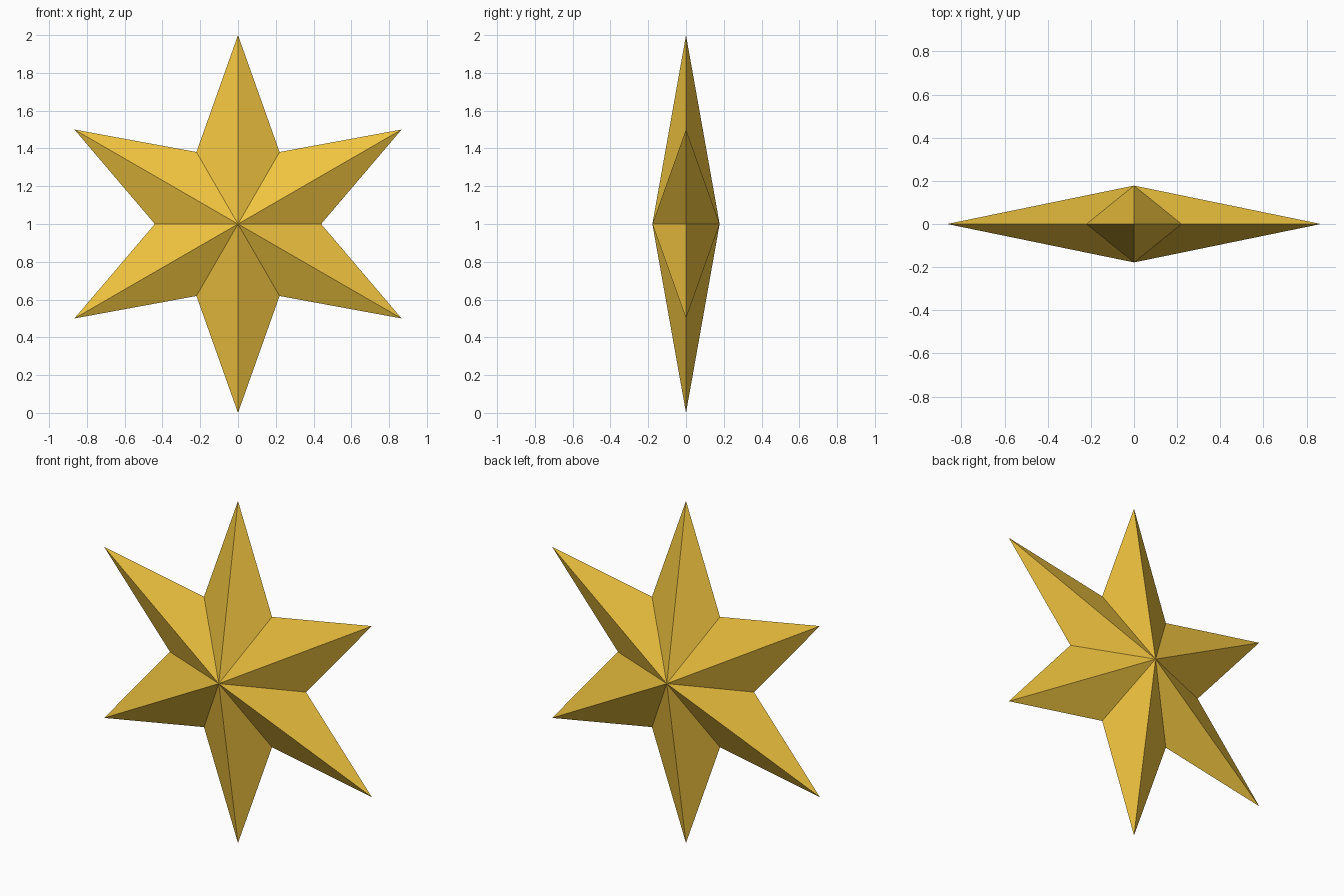
import bpy, bmesh
from math import sin, cos, pi

if "Cube" in bpy.data.objects:
    bpy.data.objects.remove(bpy.data.objects["Cube"])

POINTS, OUTER, INNER, DEPTH, CENTRE_Z = 6, 1.0, 0.44, 0.178, 1.0

bm = bmesh.new()

# Star outline in the y = 0 plane, alternating tips and notches
rim = []
for i in range(POINTS * 2):
    r = INNER if i % 2 else OUTER
    a = i * pi / POINTS
    rim.append(bm.verts.new((r * sin(a), 0, CENTRE_Z + r * cos(a))))

# Front and back apexes, joined to the outline by flat facets
front = bm.verts.new((0, -DEPTH, CENTRE_Z))
back = bm.verts.new((0, DEPTH, CENTRE_Z))
for a, b in zip(rim, rim[1:] + rim[:1]):
    bm.faces.new((front, b, a))
    bm.faces.new((back, a, b))
bmesh.ops.recalc_face_normals(bm, faces=bm.faces)

mesh = bpy.data.meshes.new("star")
bm.to_mesh(mesh)
bm.free()
star = bpy.data.objects.new("star", mesh)
bpy.context.collection.objects.link(star)

# Gold colour
gold = bpy.data.materials.new("gold")
gold.diffuse_color = (0.87, 0.55, 0.05, 1)
gold.use_nodes = True
gold.node_tree.nodes["Principled BSDF"].inputs["Base Color"].default_value = gold.diffuse_color
mesh.materials.append(gold)
